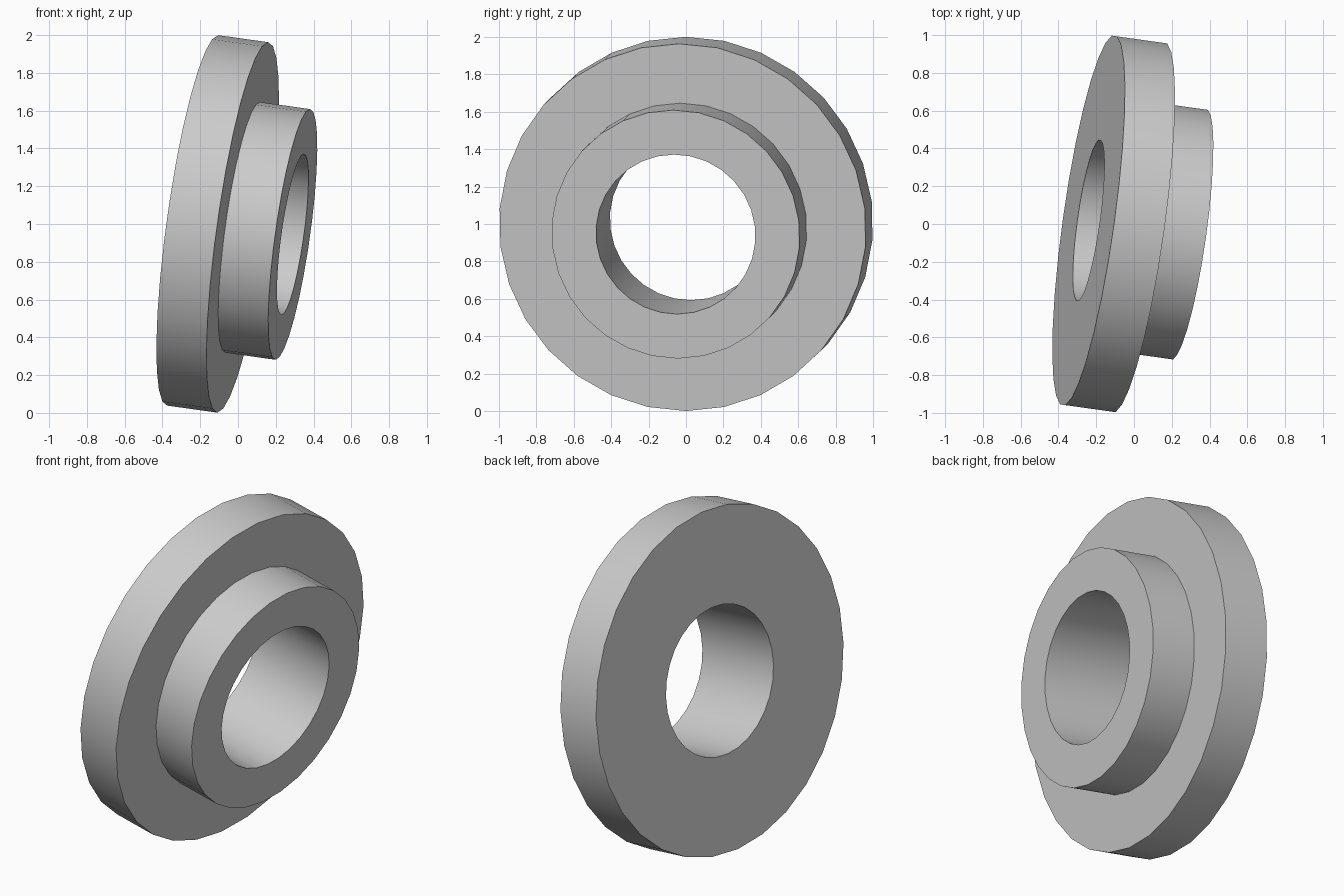
import bpy, bmesh
from math import cos, sin, tau, radians
from mathutils import Vector, Matrix

cube = bpy.data.objects.get("Cube")
if cube:
    bpy.data.objects.remove(cube, do_unlink=True)

SEGMENTS = 30
# Closed half section as (distance along axis, radius)
SECTION = [(0, 0.43), (0, 0.99), (0.27, 0.99),
           (0.27, 0.67), (0.54, 0.67), (0.54, 0.43)]

steel = bpy.data.materials.new("light grey")
grey = (0.6, 0.6, 0.6, 1)
steel.diffuse_color = grey
steel.use_nodes = True
steel.node_tree.nodes["Principled BSDF"].inputs["Base Color"].default_value = grey

# Revolve the section into a flanged bushing
bm = bmesh.new()
rings = []
for along, radius in SECTION:
    angles = [tau * i / SEGMENTS for i in range(SEGMENTS)]
    rings.append([bm.verts.new((radius * cos(a), radius * sin(a), along)) for a in angles])
for ring, following in zip(rings, rings[1:] + rings[:1]):
    for i in range(SEGMENTS):
        j = (i + 1) % SEGMENTS
        bm.faces.new((ring[i], ring[j], following[j], following[i]))
bmesh.ops.recalc_face_normals(bm, faces=bm.faces)

# Tilt the axis forwards and down, keeping one corner of the rim uppermost
axis = Vector((1, -0.14, -0.14)).normalized()
up = Vector((0, 0, 1))
up = (up - axis * up.dot(axis)).normalized()
side = axis.cross(up)
tilt = Matrix((up, side, axis)).transposed().to_4x4()
bm.transform(Matrix.Translation((-0.24, 0.019, 1.019)) @ tilt)

mesh = bpy.data.meshes.new("flanged_bushing")
bm.to_mesh(mesh)
bm.free()
mesh.materials.append(steel)
bushing = bpy.data.objects.new("flanged_bushing", mesh)
bpy.context.collection.objects.link(bushing)

# Smooth round walls, crisp rims
bpy.ops.object.select_all(action="DESELECT")
bushing.select_set(True)
bpy.context.view_layer.objects.active = bushing
bpy.ops.object.shade_smooth_by_angle(angle=radians(30))
